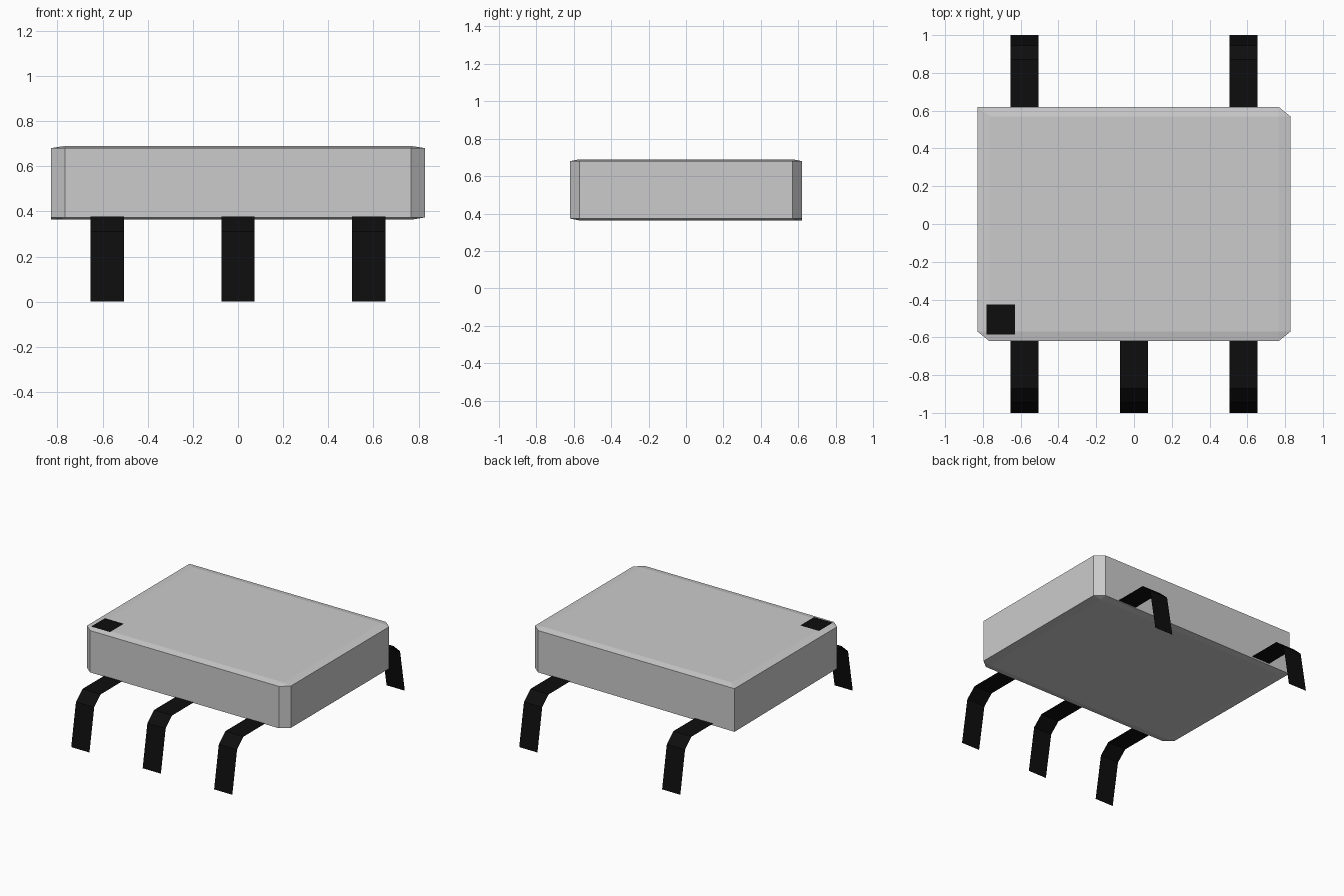
import bpy, bmesh

if "Cube" in bpy.data.objects:
    bpy.data.objects.remove(bpy.data.objects["Cube"])

HX, HY = 0.828, 0.62      # body half size
CX, CY = 0.062, 0.05      # corner and edge chamfers
Z0, Z1 = 0.363, 0.69

black = bpy.data.materials.new("black")
black.diffuse_color = (0.004, 0.004, 0.004, 1)
black.use_nodes = True
black.node_tree.nodes["Principled BSDF"].inputs["Base Color"].default_value = black.diffuse_color


def finish(name, bm, mat=None, fix_normals=False):
    bmesh.ops.remove_doubles(bm, verts=bm.verts, dist=1e-5)
    if fix_normals:
        bmesh.ops.recalc_face_normals(bm, faces=bm.faces)
    me = bpy.data.meshes.new(name)
    bm.to_mesh(me)
    bm.free()
    ob = bpy.data.objects.new(name, me)
    bpy.context.collection.objects.link(ob)
    if mat:
        me.materials.append(mat)
    return ob


def ring(bm, z, inset, corner_z):
    """Two points per corner; the back left corner stays square."""
    verts = []
    for sx, sy in ((-1, -1), (1, -1), (1, 1), (-1, 1)):
        square = (sx, sy) == (-1, 1)
        ix, iy = sx * (HX - CX), sy * (HY - CY)
        ox, oy = sx * HX, sy * HY
        if inset:
            pts = [(ix, iy)] * 2
        elif square:
            pts = [(ox, oy)] * 2
        elif sx * sy > 0:
            pts = [(ox, iy), (ix, oy)]
        else:
            pts = [(ix, oy), (ox, iy)]
        verts += [bm.verts.new((x, y, corner_z if square else z)) for x, y in pts]
    return verts


# Body: thin chamfered rims above and below
bm = bmesh.new()
rings = [ring(bm, Z0, True, Z0), ring(bm, Z0 + 0.01, False, Z0),
         ring(bm, Z1 - 0.01, False, Z1 - 0.01), ring(bm, Z1, True, Z1)]
for a, b in zip(rings, rings[1:]):
    for i in range(8):
        j = (i + 1) % 8
        bm.faces.new((a[i], a[j], b[j], b[i]))
bm.faces.new(rings[0][::-1])
bm.faces.new(rings[-1])
finish("chip_body", bm, fix_normals=True)

# Legs: bent flat strips without thickness
PROFILE = [(0.60, 0.377), (0.87, 0.377), (0.945, 0.31), (1.0, 0.0)]


def leg(name, x, side):
    bm = bmesh.new()
    rows = [[bm.verts.new((x + side * w, side * y, z)) for w in (-0.074, 0.074)]
            for y, z in PROFILE]
    for (a, b), (c, d) in zip(rows, rows[1:]):
        bm.faces.new((a, b, d, c))
    finish(name, bm, black)


for i, x in enumerate((-0.58, 0, 0.58)):
    leg(f"front_leg_{i + 1}", x, -1)
for i, x in enumerate((-0.58, 0.58)):
    leg(f"back_leg_{i + 1}", x, 1)

# Pin one marker on the top face
bm = bmesh.new()
bm.faces.new([bm.verts.new((x, y, Z1 + 0.002)) for x, y in
              ((-0.782, -0.585), (-0.63, -0.585), (-0.63, -0.425), (-0.782, -0.425))])
finish("pin_marker", bm, black)
